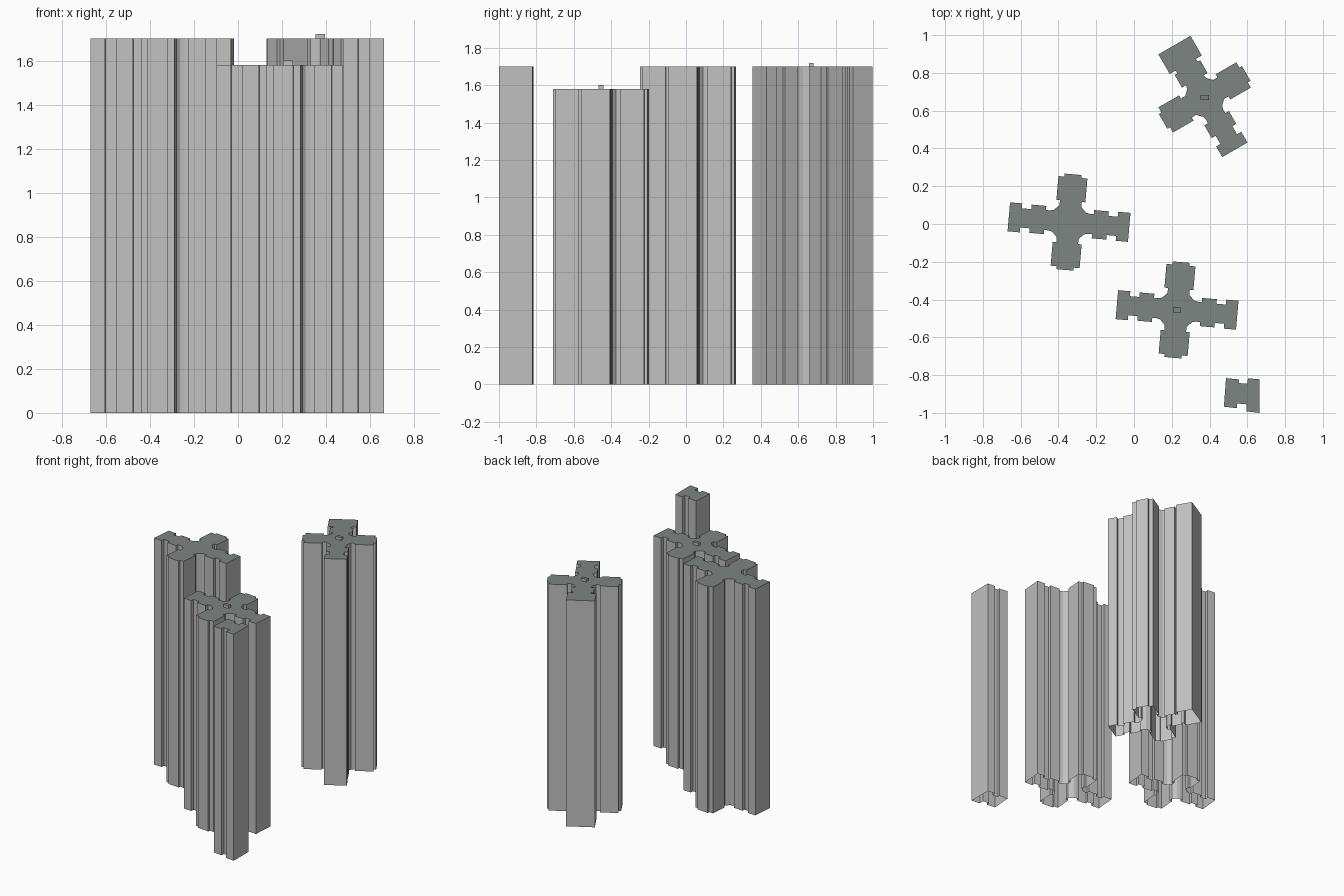
import bpy, bmesh
from math import radians
from mathutils import Matrix, Vector

cube = bpy.data.objects.get("Cube")
if cube:
    bpy.data.objects.remove(cube, do_unlink=True)


def material(name, colour):
    m = bpy.data.materials.new(name)
    m.use_nodes = True
    m.diffuse_color = colour
    m.node_tree.nodes["Principled BSDF"].inputs["Base Color"].default_value = colour
    return m


WALL = material("concrete wall grey", (0.53, 0.53, 0.53, 1))
ROOF = material("roof slate grey", (0.2, 0.235, 0.22, 1))

# One quadrant of the cross plan: long arm end, notches, core corner, short arm end
CORE = [(0.105, 0.053), (0.085, 0.058), (0.058, 0.085), (0.058, 0.112),
        (0.077, 0.112), (0.077, 0.238), (0.045, 0.238), (0.045, 0.254)]
ARM = [(0.32, 0.077), (0.255, 0.077), (0.255, 0.051), (0.205, 0.051),
       (0.205, 0.075), (0.127, 0.075), (0.127, 0.053)]
WIDE_ARM = [(0.32, 0.098), (0.2, 0.098), (0.2, 0.062), (0.182, 0.062),
            (0.182, 0.078), (0.105, 0.078)]


def cross_plan(right_arm, left_arm):
    right = right_arm + CORE
    left = [(-x, y) for x, y in left_arm + CORE]
    upper = right + left[::-1]
    return upper + [(x, -y) for x, y in reversed(upper)]


def prism(name, outline, bottom, top, wall=WALL, place=Matrix()):
    """Upright walls with a roof slab and an open underside."""
    bm = bmesh.new()
    low = [bm.verts.new(place @ Vector((x, y, bottom))) for x, y in outline]
    high = [bm.verts.new(place @ Vector((x, y, top))) for x, y in outline]
    for i in range(len(low)):
        j = (i + 1) % len(low)
        bm.faces.new((low[i], low[j], high[j], high[i]))
    bm.faces.new(high).material_index = 1
    bm.normal_update()
    mesh = bpy.data.meshes.new(name)
    bm.to_mesh(mesh)
    bm.free()
    mesh.materials.append(wall)
    mesh.materials.append(ROOF)
    obj = bpy.data.objects.new(name, mesh)
    bpy.context.collection.objects.link(obj)
    return obj


# Cross-shaped towers: name, centre, turn, height, left arm, roof box
towers = [
    ("left_tower", (-0.344, 0.01), -5, 1.7, ARM, False),
    ("front_tower", (0.228, -0.455), -5, 1.58, ARM, True),
    ("back_tower", (0.374, 0.67), -60, 1.7, WIDE_ARM, True),
]
for name, (cx, cy), turn, height, left_arm, has_box in towers:
    place = Matrix.Translation((cx, cy, 0)) @ Matrix.Rotation(radians(turn), 4, "Z")
    prism(name, cross_plan(ARM, left_arm), 0, height, place=place)
    if has_box:
        box = [(cx + sx * 0.022, cy + sy * 0.013)
               for sx, sy in ((-1, -1), (1, -1), (1, 1), (-1, 1))]
        prism(name + "_roof_box", box, height, height + 0.02)

# Short block cut off straight on its outer side
prism("corner_block", [
    (0.476, -0.967), (0.544, -0.975), (0.547, -0.95), (0.597, -0.955),
    (0.595, -0.992), (0.664, -1.0), (0.664, -0.822), (0.603, -0.817),
    (0.6, -0.846), (0.555, -0.842), (0.556, -0.823), (0.487, -0.816)], 0, 1.7)
